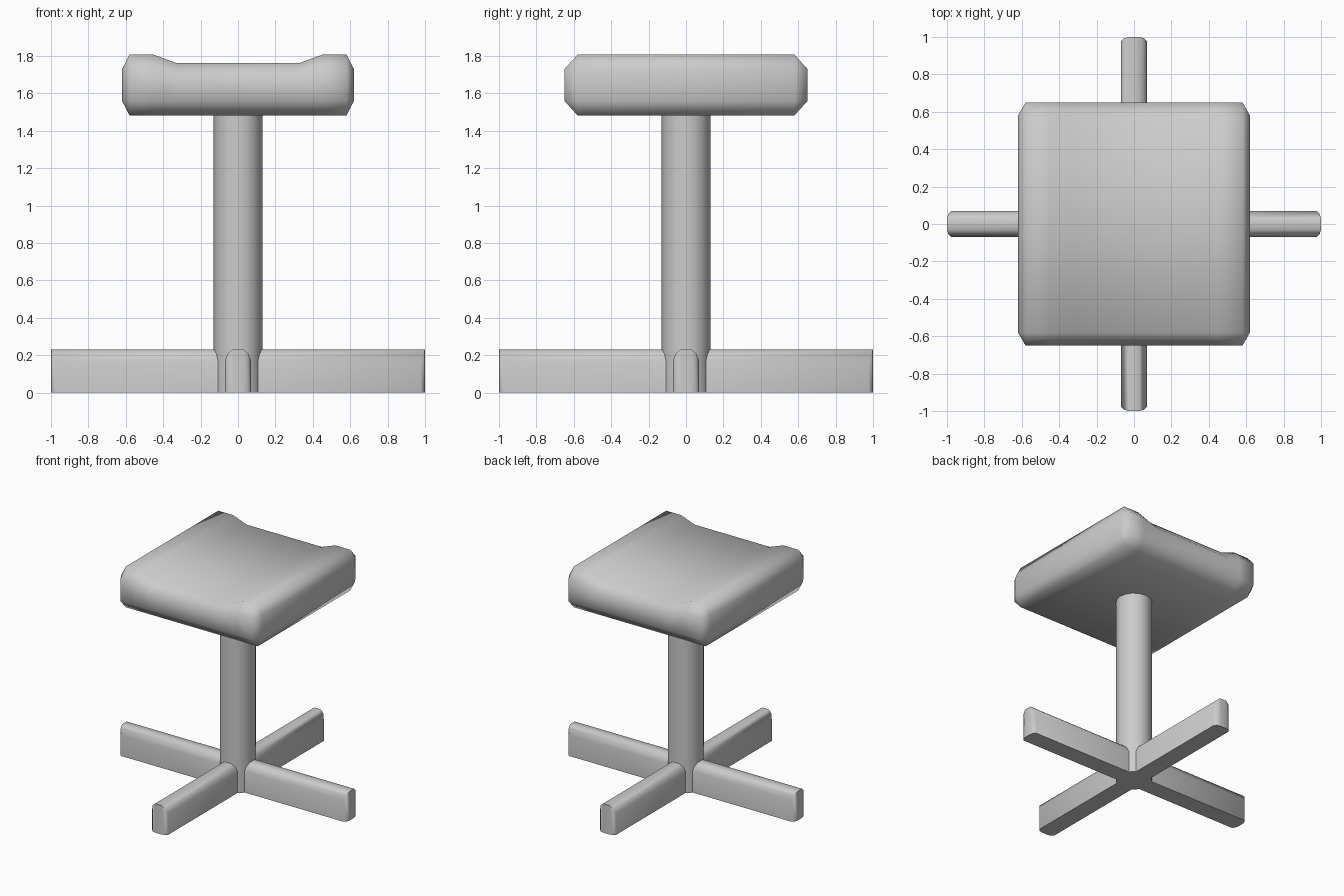
import bpy, bmesh, math
from mathutils import Matrix

if "Cube" in bpy.data.objects:
    bpy.data.objects.remove(bpy.data.objects["Cube"])


def finish(name, bm, angle):
    bmesh.ops.remove_doubles(bm, verts=bm.verts, dist=0.0005)
    bmesh.ops.recalc_face_normals(bm, faces=bm.faces)
    mesh = bpy.data.meshes.new(name)
    bm.to_mesh(mesh)
    bm.free()
    ob = bpy.data.objects.new(name, mesh)
    bpy.context.collection.objects.link(ob)
    bpy.ops.object.select_all(action='DESELECT')
    ob.select_set(True)
    bpy.context.view_layer.objects.active = ob
    bpy.ops.object.shade_smooth_by_angle(angle=math.radians(angle))
    return ob


# Seat: pairs of (x, top z, bottom z) stations, lofted across four y sections
def seat():
    full = [(0.62, 1.73, 1.56), (0.58, 1.807, 1.483), (0.45, 1.807, 1.483), (0.33, 1.763, 1.483)]
    end = [(0.58, 1.73, 1.56), (0.58, 1.73, 1.56), (0.45, 1.73, 1.56), (0.33, 1.69, 1.56)]
    bm = bmesh.new()

    def section(pts, y):
        stations = [(-x, t, b) for x, t, b in pts] + pts[::-1]
        loop = [(x, t) for x, t, b in stations] + [(x, b) for x, t, b in stations[::-1]]
        return [bm.verts.new((x, y, z)) for x, z in loop]

    rings = [section(end, -0.65), section(full, -0.58), section(full, 0.58), section(end, 0.65)]
    n = len(rings[0])
    for a, b in zip(rings, rings[1:]):
        for i in range(n):
            j = (i + 1) % n
            bm.faces.new((a[i], a[j], b[j], b[i]))
    # end walls as vertical strips
    for r in (rings[0], rings[-1]):
        for i in range(n // 2 - 1):
            bm.faces.new((r[i], r[i + 1], r[n - 2 - i], r[n - 1 - i]))
    bmesh.ops.dissolve_degenerate(bm, dist=0.0005, edges=bm.edges)
    finish("seat", bm, 75)


# Column from the floor up to the seat
def column():
    bm = bmesh.new()
    bmesh.ops.create_cone(bm, cap_ends=True, segments=16, radius1=0.13, radius2=0.13,
                          depth=1.49, matrix=Matrix.Translation((0, 0, 0.745)))
    finish("column", bm, 40)


# Foot: rounded top and slightly bowed tip, given as (y, top z, tip x)
def foot(name, turn):
    half = [(0.07, 0.17, 0.977), (0.056, 0.208, 0.992), (0.03, 0.23, 1.0)]
    pts = [(-y, z, x) for y, z, x in half] + half[::-1]
    bm = bmesh.new()
    cols = [[bm.verts.new(p) for p in ((0.1, y, 0), (0.1, y, z), (x, y, z), (x, y, 0))]
            for y, z, x in pts]
    for a, b in zip(cols, cols[1:]):
        for i in range(4):
            j = (i + 1) % 4
            bm.faces.new((a[i], a[j], b[j], b[i]))
    bm.faces.new(cols[0])
    bm.faces.new(cols[-1])
    bmesh.ops.rotate(bm, verts=bm.verts, matrix=Matrix.Rotation(turn, 3, 'Z'))
    finish(name, bm, 50)


seat()
column()
for k, side in enumerate(("right", "back", "left", "front")):
    foot(side + "_foot", k * math.pi / 2)
